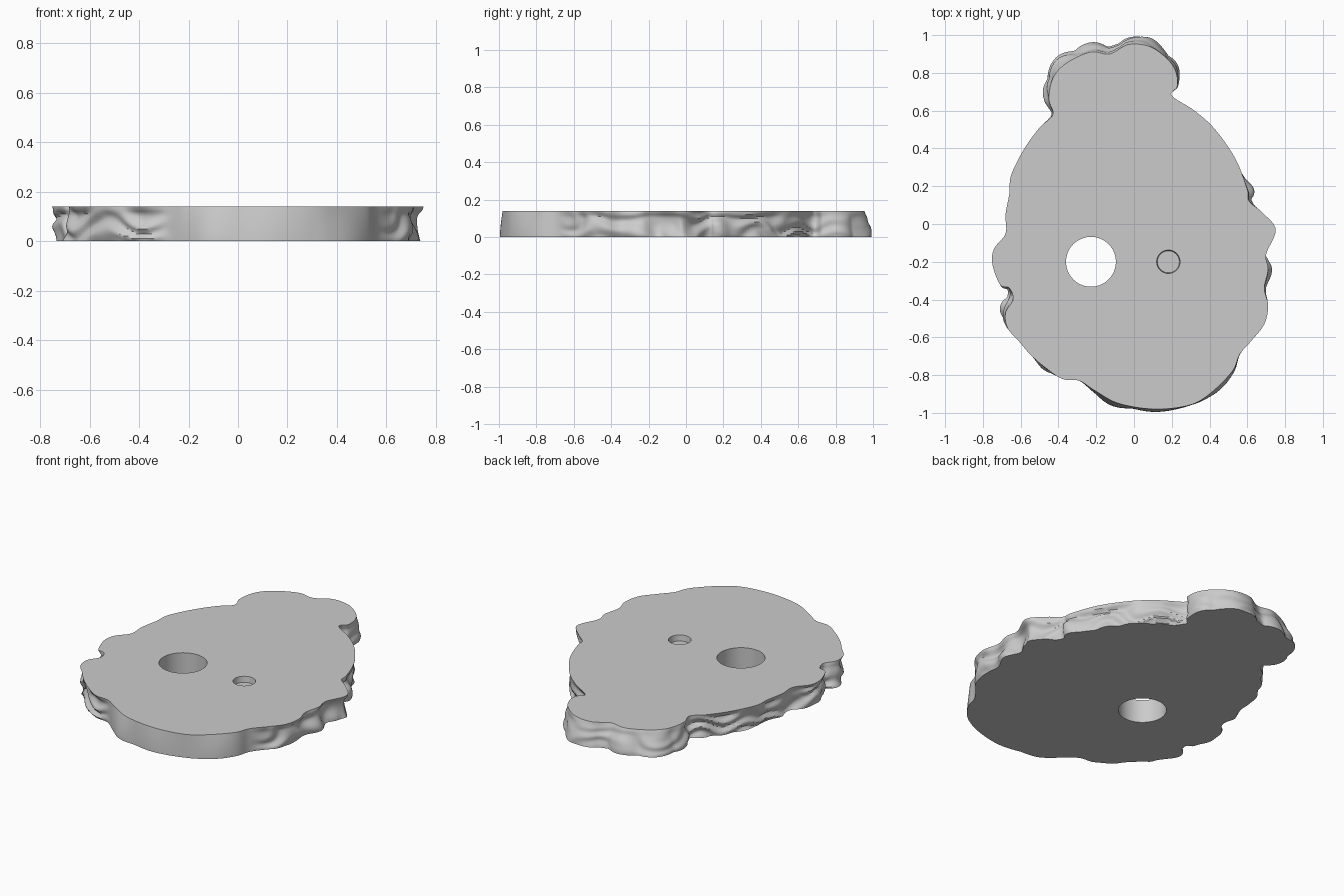
import bpy, bmesh, math
from mathutils import Vector, noise

cube = bpy.data.objects.get("Cube")
if cube:
    bpy.data.objects.remove(cube)

HEIGHT = 0.14
LAYERS = 14
STEPS = 10

stone = bpy.data.materials.new("plain grey")
stone.use_nodes = True
grey = (0.6, 0.6, 0.6, 1)
stone.diffuse_color = grey
stone.node_tree.nodes["Principled BSDF"].inputs["Base Color"].default_value = grey

# Upper rim of the slab in hundredths, clockwise from the back neck
rim = [(20, 68), (32, 60), (43, 50), (54, 34), (60, 18), (61, 12), (68, 6),
       (75, -3), (70, -16), (71, -24), (69, -34), (71, -43), (69, -53),
       (62, -62), (56, -69), (52, -78), (40, -90), (29, -96), (11, -98),
       (-8, -95), (-21, -88), (-29, -83), (-38, -82), (-47, -76), (-55, -69),
       (-61, -62), (-67, -55), (-68, -47), (-64, -40), (-66, -34), (-71, -32),
       (-75, -21), (-74, -13), (-68, -5), (-68, 5), (-66, 16), (-65, 26),
       (-58, 40), (-50, 51), (-43, 58), (-45, 66), (-43, 77), (-36, 85),
       (-23, 91), (-13, 90), (-3, 95), (8, 94), (17, 88), (22, 81), (23, 73)]

# Places where the foot spreads past the rim: x, y, spread, reach
flares = [(-.45, .7, .04, .1), (-.38, .85, .06, .12), (-.2, .92, .06, .15),
          (.05, .95, .05, .15), (.2, .84, .03, .08), (.62, .17, .05, .06),
          (.72, -.27, .03, .08), (-.67, -.42, .05, .08), (-.48, -.76, .02, .06),
          (-.12, -.94, .025, .12), (.1, -.98, .015, .15), (.46, -.86, .02, .12)]


def smooth_loop(points):
    """Closed Catmull-Rom curve through the points."""
    pts = [Vector(p) / 100 for p in points]
    n = len(pts)
    out = []
    for i in range(n):
        a, b, c, d = (pts[(i + k) % n] for k in (-1, 0, 1, 2))
        for s in range(STEPS):
            t = s / STEPS
            out.append((b * 2 + (c - a) * t + (a * 2 - b * 5 + c * 4 - d) * t ** 2
                        + (b * 3 - a - c * 3 + d) * t ** 3) / 2)
    return out


def spread(p):
    return max(f * math.exp(-((p.x - x) ** 2 + (p.y - y) ** 2) / r ** 2)
               for x, y, f, r in flares)


def ramp(lo, hi, v):
    t = min(max((v - lo) / (hi - lo), 0), 1)
    return t * t * (3 - 2 * t)


def relief(p, z):
    """Wavy carved strands on the wall, fading out on the smooth front."""
    carved = max(ramp(-.7, -.55, p.y), 1 - ramp(-.4, -.25, p.x))
    carved *= 1 - 0.6 * ramp(.6, .75, p.y)
    warp = noise.noise(Vector((p.x * 5, p.y * 5, z * 6)))
    strand = math.sin(z * 70 + warp * 9)
    dent = noise.noise(Vector((p.x * 4, p.y * 4, 3 + z * 8)))
    return carved * (0.009 * strand - 0.009 - 0.018 * abs(dent))


# Carved slab, lofted from the foot to the rim
outline = smooth_loop(rim)
count = len(outline)
bm = bmesh.new()
rings = []
for k in range(LAYERS + 1):
    t = k / LAYERS
    ring = []
    for i, p in enumerate(outline):
        run = outline[(i + 4) % count] - outline[i - 4]
        out = Vector((-run.y, run.x)).normalized()
        fade = 1 - ramp(.75, 1, t)
        q = p + out * (spread(p) * (1 - t ** 1.6) + relief(p, t * HEIGHT) * fade)
        ring.append(bm.verts.new((q.x, q.y, t * HEIGHT)))
    rings.append(ring)
for low, high in zip(rings, rings[1:]):
    for i in range(count):
        j = (i + 1) % count
        bm.faces.new((low[i], low[j], high[j], high[i]))
bm.faces.new(rings[0])
bm.faces.new(rings[-1])
bmesh.ops.recalc_face_normals(bm, faces=bm.faces)
mesh = bpy.data.meshes.new("carved_slab")
bm.to_mesh(mesh)
bm.free()
slab = bpy.data.objects.new("carved_slab", mesh)
bpy.context.collection.objects.link(slab)
mesh.materials.append(stone)


def drill(name, x, y, low, high, r_low, r_high):
    """Cut a round hole between two heights."""
    bpy.ops.mesh.primitive_cone_add(vertices=64, radius1=r_low, radius2=r_high,
                                    depth=high - low, location=(x, y, (low + high) / 2))
    cutter = bpy.context.object
    cutter.name = name
    cutter.hide_render = True
    cutter.data.materials.append(stone)
    cut = slab.modifiers.new(name, "BOOLEAN")
    cut.operation = "DIFFERENCE"
    cut.solver = "EXACT"
    cut.object = cutter
    bpy.ops.object.select_all(action="DESELECT")
    bpy.context.view_layer.objects.active = slab
    slab.select_set(True)
    bpy.ops.object.modifier_apply(modifier=name)
    bpy.data.objects.remove(cutter)


# Through hole and shallow round socket
drill("through_hole", -.228, -.2, -.1, .3, .132, .132)
drill("round_socket", .182, -.2, HEIGHT - .035, HEIGHT + .035, .058, .066)

bpy.ops.object.shade_smooth_by_angle(angle=math.radians(40))
